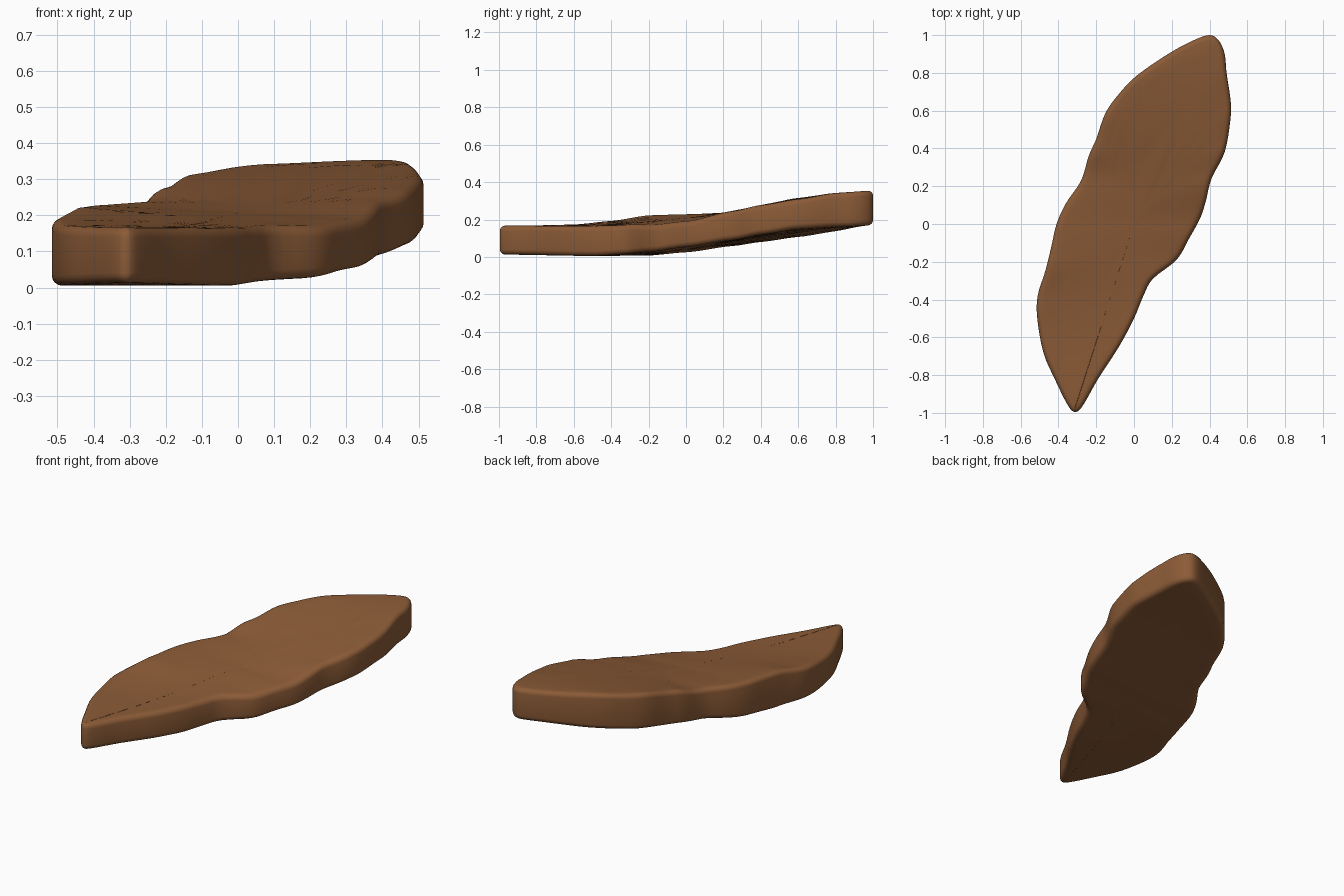
import bpy, bmesh, math
from mathutils import Vector

if "Cube" in bpy.data.objects:
    bpy.data.objects.remove(bpy.data.objects["Cube"])

# Outline of the slab seen from above, clockwise
OUT = [(.40, 1.0), (.45, .97), (.48, .90), (.49, .80), (.512, .65), (.51, .55), (.48, .38),
       (.41, .24), (.38, .12), (.35, .03), (.29, -.08), (.225, -.19), (.10, -.29), (.05, -.38),
       (0, -.50), (-.08, -.65), (-.19, -.82), (-.27, -.96), (-.31, -.995), (-.35, -.96),
       (-.42, -.82), (-.48, -.68), (-.512, -.50), (-.51, -.38), (-.47, -.25), (-.44, -.13),
       (-.41, 0), (-.36, .11), (-.28, .23), (-.24, .36), (-.20, .45), (-.15, .59),
       (-.07, .70), (.02, .79), (.18, .90), (.31, .97)]

# Height along y: (y, mid height, sideways tilt)
TOP = [(-1, .167, 0), (-.6, .168, -.02), (-.4, .175, -.05), (-.2, .192, -.085), (0, .207, -.055),
       (.25, .242, .01), (.4, .277, 0), (.6, .312, -.01), (.8, .342, 0), (1, .355, 0)]
BOT = [(-1, .013, 0), (-.5, .005, 0), (-.2, .018, .03), (0, .04, .04), (.25, .075, .05),
       (.4, .1, .06), (.6, .13, .07), (.8, .15, .06), (1, .17, 0)]


def height(table, x, y):
    y = max(-1, min(1, y))
    for a, b in zip(table, table[1:]):
        if y <= b[0]:
            t = (y - a[0]) / (b[0] - a[0])
            t = t * .5 + .5 * t * t * (3 - 2 * t)
            return a[1] + (b[1] - a[1]) * t + (a[2] + (b[2] - a[2]) * t) * (x - .36 * y)
    return table[-1][1]


def smooth_loop(pts, steps):
    """Closed Catmull-Rom curve through the points."""
    p, n, res = [Vector(q) for q in pts], len(pts), []
    for i in range(n):
        a, b, c, d = p[i - 1], p[i], p[(i + 1) % n], p[(i + 2) % n]
        for k in range(steps):
            t = k / steps
            res.append(.5 * (2 * b + (c - a) * t + (2 * a - 5 * b + 4 * c - d) * t * t
                             + (3 * b - a - 3 * c + d) * t ** 3))
    return res


loop = smooth_loop(OUT, 4)
N = len(loop)
normals = []
for i in range(N):
    d = loop[(i + 2) % N] - loop[i - 2]
    normals.append(Vector((-d.y, d.x)).normalized())   # outward for a clockwise loop, flipped below
normals = [n if n.dot(p) > 0 or abs(p.y) < .9 else -n for n, p in zip(normals, loop)]

R = .028                                               # rounded edge radius
bm = bmesh.new()


def ring(inset, scale, table, offset):
    vs = []
    for p, n in zip(loop, normals):
        q = (p - n * inset) * scale
        vs.append(bm.verts.new((q.x, q.y, height(table, q.x, q.y) + offset)))
    return vs


# Rings from the middle of the top, over the rounded rim, to the middle of the underside
rings = [ring(R, s, TOP, 0) for s in (.06, .2, .35, .5, .65, .8, .92)]
ang = [math.radians(a) for a in (0, 22, 45, 68, 90)]
rings += [ring(R * (1 - math.sin(a)), 1, TOP, -R * (1 - math.cos(a))) for a in ang]
rings += [ring(R * (1 - math.sin(a)), 1, BOT, R * (1 - math.cos(a))) for a in reversed(ang)]
rings += [ring(R, s, BOT, 0) for s in (.92, .8, .65, .5, .35, .2, .06)]
for a, b in zip(rings, rings[1:]):
    for i in range(N):
        j = (i + 1) % N
        bm.faces.new((a[i], a[j], b[j], b[i]))
for r, table in ((rings[0], TOP), (rings[-1], BOT)):
    c = bm.verts.new((0, 0, height(table, 0, 0)))
    for i in range(N):
        bm.faces.new((c, r[i], r[(i + 1) % N]))
bmesh.ops.recalc_face_normals(bm, faces=bm.faces)

me = bpy.data.meshes.new("wood_chip_slab")
bm.to_mesh(me)
bm.free()
mat = bpy.data.materials.new("warm brown")
mat.diffuse_color = (.26, .105, .038, 1)
mat.use_nodes = True
mat.node_tree.nodes["Principled BSDF"].inputs["Base Color"].default_value = mat.diffuse_color
me.materials.append(mat)
slab = bpy.data.objects.new("wood_chip_slab", me)
bpy.context.collection.objects.link(slab)
for f in me.polygons:
    f.use_smooth = True
